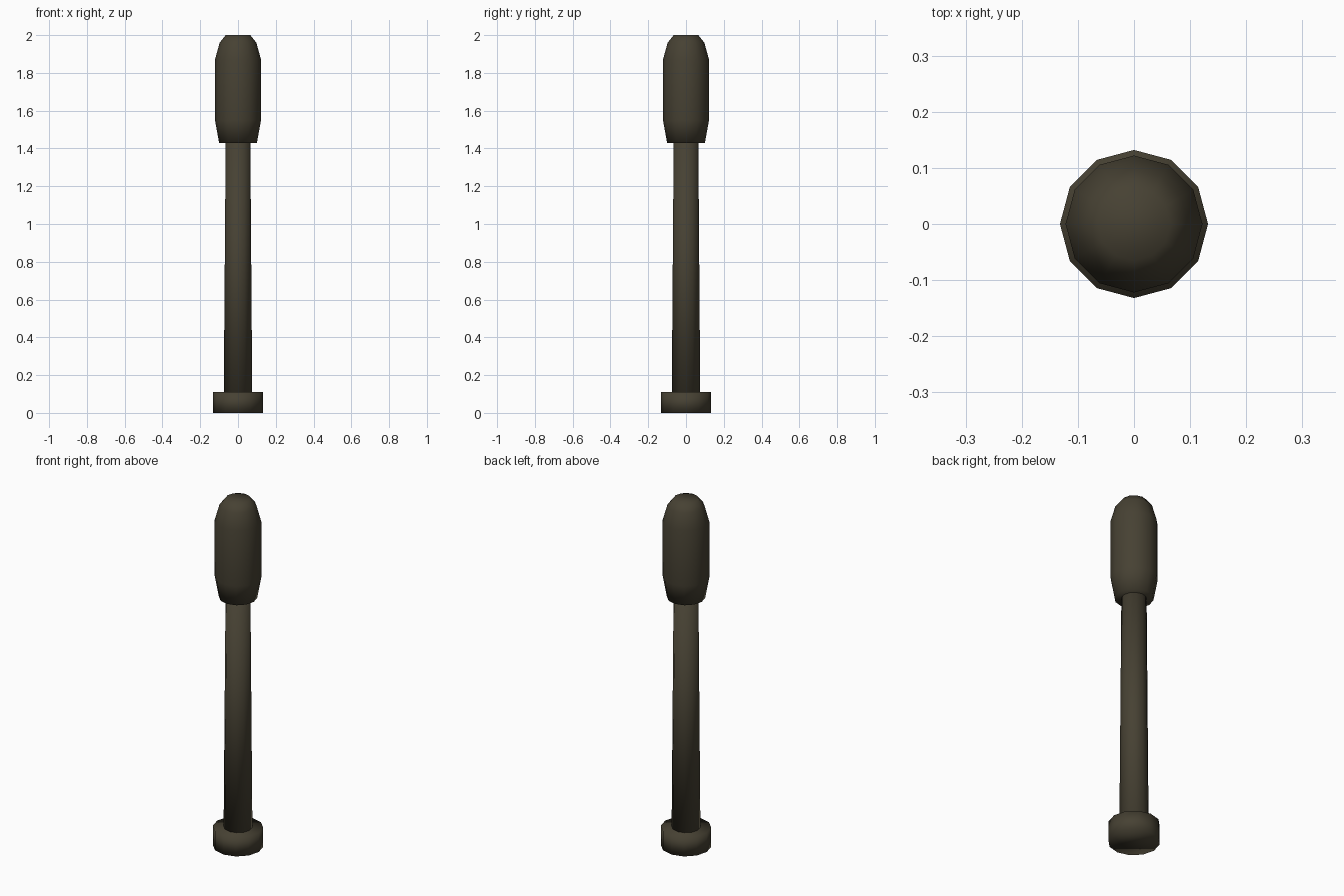
import bpy
import bmesh
from math import cos, sin, tau

SIDES = 12

cube = bpy.data.objects.get("Cube")
if cube:
    bpy.data.objects.remove(cube, do_unlink=True)

# Single dark olive brown finish
olive = bpy.data.materials.new("dark_olive_brown")
olive.use_nodes = True
colour = (0.062, 0.053, 0.033, 1)
olive.diffuse_color = colour
bsdf = olive.node_tree.nodes["Principled BSDF"]
bsdf.inputs["Base Color"].default_value = colour
bsdf.inputs["Roughness"].default_value = 0.8


def lathe(name, profile):
    """Closed, smooth-shaded turned part from (radius, height) pairs."""
    bm = bmesh.new()
    rings = [[bm.verts.new((r * cos(tau * i / SIDES), r * sin(tau * i / SIDES), z))
              for i in range(SIDES)] for r, z in profile]
    for low, high in zip(rings, rings[1:]):
        for i in range(SIDES):
            j = (i + 1) % SIDES
            bm.faces.new((low[i], low[j], high[j], high[i]))
    bm.faces.new(rings[0][::-1])
    bm.faces.new(rings[-1])
    for face in bm.faces:
        face.smooth = True
    mesh = bpy.data.meshes.new(name)
    bm.to_mesh(mesh)
    bm.free()
    mesh.materials.append(olive)
    obj = bpy.data.objects.new(name, mesh)
    bpy.context.collection.objects.link(obj)
    return obj


# Base collar, tapered shaft and rounded head
lathe("base_collar", [(0.132, 0), (0.132, 0.11)])
lathe("shaft", [(0.076, 0.02), (0.065, 1.46)])
lathe("head", [(0.1, 1.43), (0.122, 1.55), (0.122, 1.87), (0.097, 1.96), (0.065, 2.0)])
